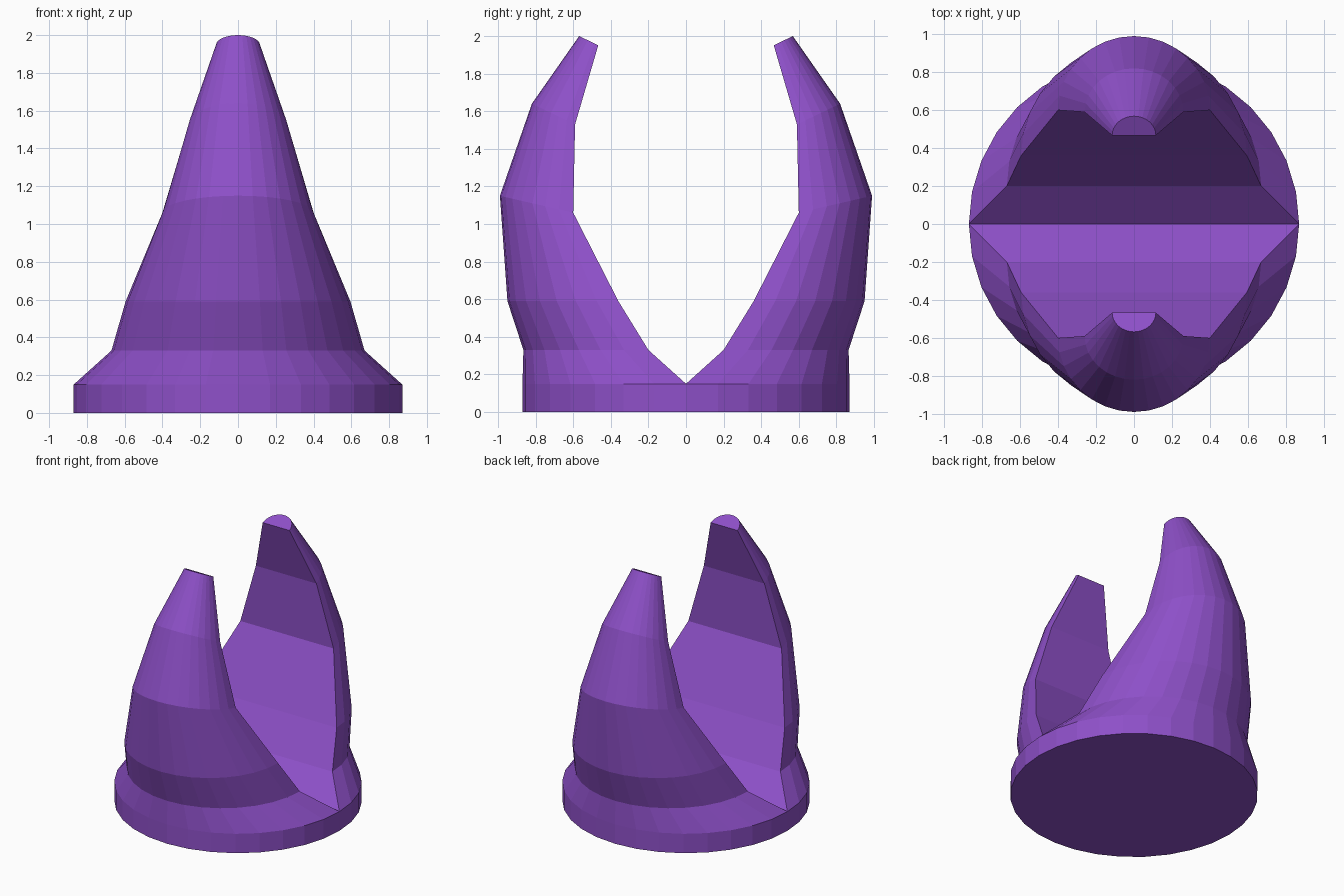
import bpy, bmesh, math

if "Cube" in bpy.data.objects:
    bpy.data.objects.remove(bpy.data.objects["Cube"])

SEG = 16  # segments per half ring

# half-ring sections: half width, inner (y, z), outer (y, z)
SECTIONS = [
    (0.87, (0.0, 0.0), (0.87, 0.0)),
    (0.87, (0.0, 0.15), (0.87, 0.15)),
    (0.67, (0.20, 0.33), (0.865, 0.33)),
    (0.595, (0.36, 0.59), (0.95, 0.59)),
    (0.40, (0.60, 1.06), (0.99, 1.15)),
    (0.26, (0.59, 1.53), (0.82, 1.64)),
    (0.115, (0.467, 1.95), (0.568, 2.0)),
]

bm = bmesh.new()


def half_ring(section, side):
    w, (yi, zi), (yo, zo) = section
    ring = []
    for i in range(SEG + 1):
        a = math.pi * i / SEG
        s = math.sin(a) if 0 < i < SEG else 0.0
        ring.append(bm.verts.new((w * math.cos(a), side * (yi + (yo - yi) * s), zi + (zo - zi) * s)))
    return ring


def build_half(side):
    rings = [half_ring(s, side) for s in SECTIONS]
    for k, (a, b) in enumerate(zip(rings, rings[1:])):
        # rounded outside
        for i in range(SEG):
            bm.faces.new((a[i], a[i + 1], b[i + 1], b[i]))
        # flat inside face, above the base only
        if k > 0:
            bm.faces.new((a[-1], a[0], b[0], b[-1]))
    # tip and underside
    bm.faces.new(rings[-1])
    bm.faces.new(rings[0])


for side in (1, -1):
    build_half(side)

# weld the halves along the base
bmesh.ops.remove_doubles(bm, verts=bm.verts, dist=1e-4)
bmesh.ops.recalc_face_normals(bm, faces=bm.faces)

mesh = bpy.data.meshes.new("two_prong_holder")
bm.to_mesh(mesh)
bm.free()
holder = bpy.data.objects.new("two_prong_holder", mesh)
bpy.context.collection.objects.link(holder)

# purple material
mat = bpy.data.materials.new("purple")
mat.diffuse_color = (0.27, 0.08, 0.58, 1)
mat.use_nodes = True
mat.node_tree.nodes["Principled BSDF"].inputs["Base Color"].default_value = mat.diffuse_color
mesh.materials.append(mat)
